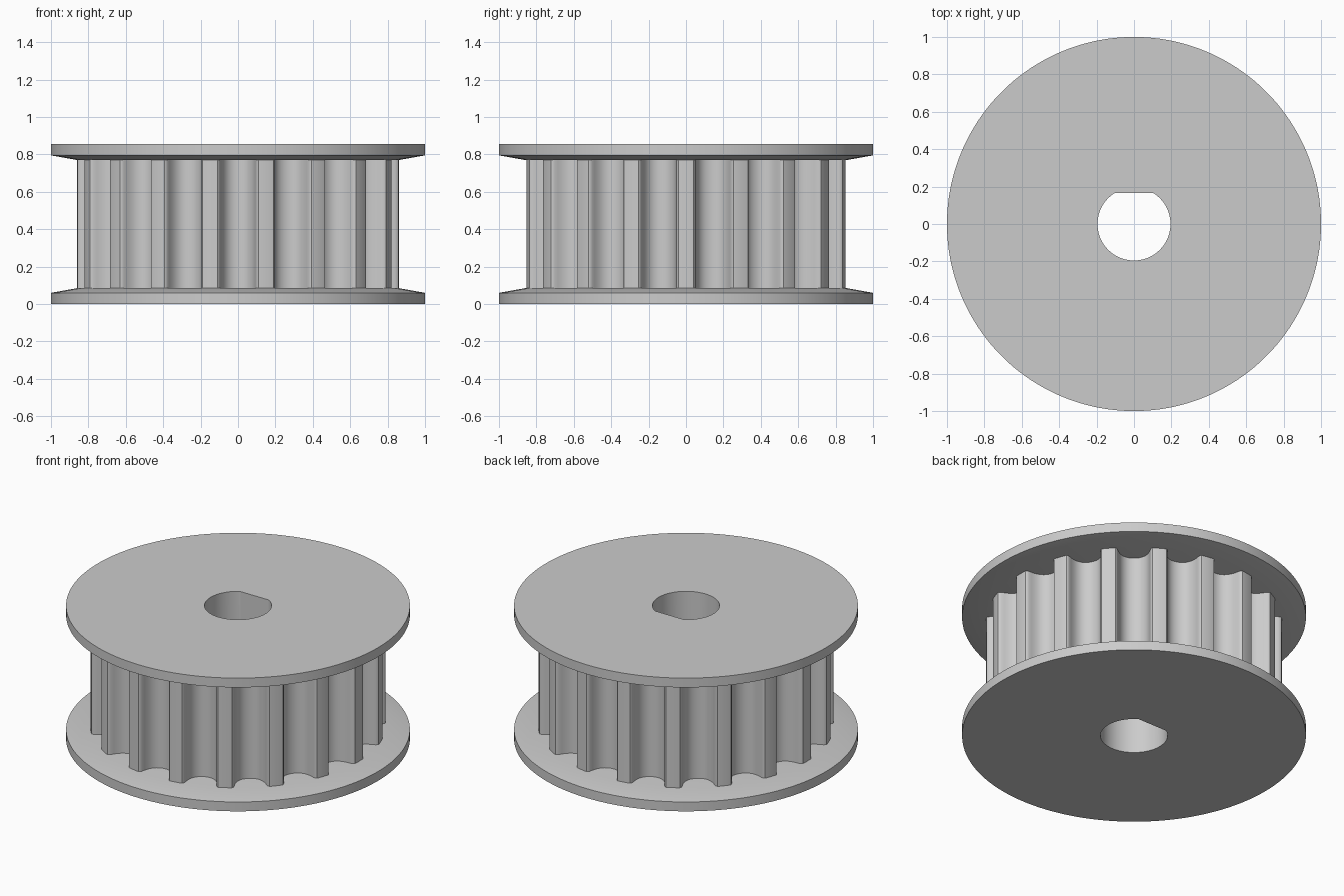
import bpy
import bmesh
from math import sin, cos, atan2, hypot, radians, tau

cube = bpy.data.objects.get("Cube")
if cube:
    bpy.data.objects.remove(cube, do_unlink=True)

TEETH = 18
TIP_R = 0.86
FLANGE_R = 1.0
BORE_R = 0.195
BORE_FLAT = 0.165
HEIGHT = 0.855
FLANGE_H = 0.085
RIM_H = 0.06

grey = bpy.data.materials.new("light_grey")
grey.use_nodes = True
colour = (0.6, 0.6, 0.6, 1)
grey.diffuse_color = colour
grey.node_tree.nodes["Principled BSDF"].inputs["Base Color"].default_value = colour


def bore_radius(a):
    """Radius of the D-shaped shaft hole at angle a."""
    s = sin(a)
    return min(BORE_R, BORE_FLAT / s) if s > 0 else BORE_R


def closed_lathe(name, angles, section):
    """Join a closed loop of rings; each ring is a list of radii and a height."""
    bm = bmesh.new()
    rings = [[bm.verts.new((r * cos(a), r * sin(a), z)) for r, a in zip(radii, angles)]
             for radii, z in section]
    n = len(angles)
    for k, low in enumerate(rings):
        high = rings[(k + 1) % len(rings)]
        for i in range(n):
            j = (i + 1) % n
            bm.faces.new((low[i], low[j], high[j], high[i]))
    bmesh.ops.recalc_face_normals(bm, faces=bm.faces)
    mesh = bpy.data.meshes.new(name)
    bm.to_mesh(mesh)
    bm.free()
    mesh.materials.append(grey)
    obj = bpy.data.objects.new(name, mesh)
    bpy.context.collection.objects.link(obj)
    bpy.ops.object.select_all(action="DESELECT")
    obj.select_set(True)
    bpy.context.view_layer.objects.active = obj
    bpy.ops.object.shade_smooth_by_angle(angle=radians(32))
    return obj


# Flanges: flat outside, rim, then a shallow cone up to the teeth
circle = [tau * i / 180 for i in range(180)]
bore = [bore_radius(a) for a in circle]
rim, seat = [FLANGE_R] * 180, [TIP_R] * 180
for name, base, d in (("bottom_flange", 0, 1), ("top_flange", HEIGHT, -1)):
    closed_lathe(name, circle, [(bore, base), (rim, base), (rim, base + d * RIM_H),
                                (seat, base + d * FLANGE_H), (bore, base + d * FLANGE_H)])

# Half of one rounded belt groove: sideways offset and depth
half = [(0.117, 0), (0.109, 0.002), (0.102, 0.007), (0.096, 0.018), (0.092, 0.037),
        (0.087, 0.055), (0.08, 0.072), (0.071, 0.088), (0.056, 0.104),
        (0.039, 0.115), (0.02, 0.121)]
groove = [(-x, d) for x, d in half] + [(0, 0.123)] + half[::-1]

# Toothed drum: grooves sit between teeth, with a tooth on the x axis
angles, radii = [], []
for t in range(TEETH):
    centre = tau * (t + 0.5) / TEETH
    for x, d in groove:
        y = (TIP_R ** 2 - x ** 2) ** 0.5 if d == 0 else TIP_R - 0.006 - d
        angles.append(centre + atan2(x, y))
        radii.append(hypot(x, y))
    angles.append(tau * (t + 1) / TEETH)
    radii.append(TIP_R)
hole = [bore_radius(a) for a in angles]
low, high = FLANGE_H, HEIGHT - FLANGE_H
closed_lathe("toothed_drum", angles, [(hole, low), (radii, low), (radii, high), (hole, high)])
